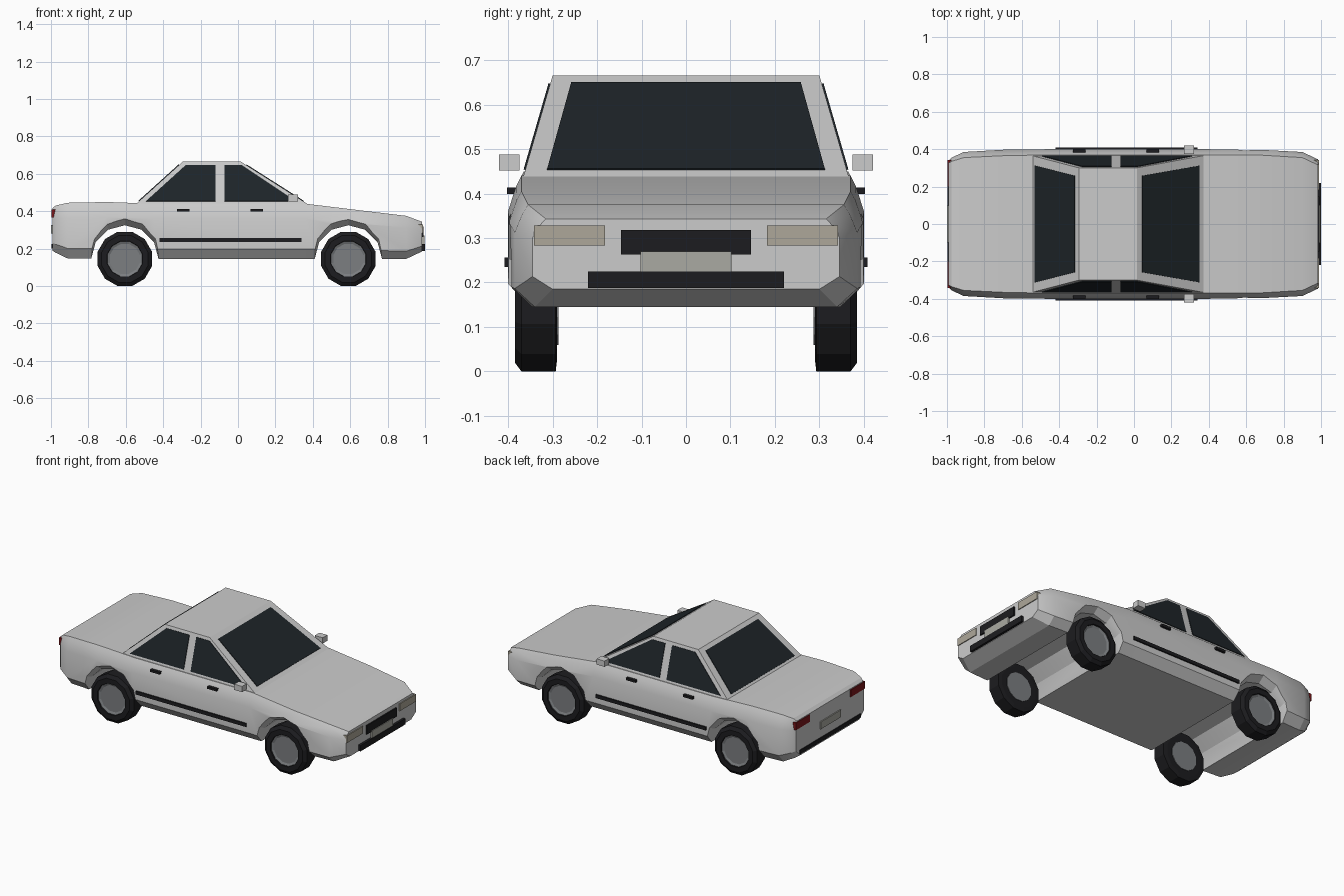
import bpy, bmesh, math
from mathutils import Vector

if "Cube" in bpy.data.objects:
    bpy.data.objects.remove(bpy.data.objects["Cube"])


def material(name, rgb):
    m = bpy.data.materials.new(name)
    m.diffuse_color = (*rgb, 1)
    m.use_nodes = True
    m.node_tree.nodes["Principled BSDF"].inputs["Base Color"].default_value = m.diffuse_color
    return m


GLASS = material("dark_glass", (0.013, 0.018, 0.022))
BLACK = material("black_trim", (0.012, 0.012, 0.014))
RED = material("red_lens", (0.2, 0.008, 0.01))
LAMP = material("lamp_lens", (0.42, 0.39, 0.32))
PLATE = material("plate_grey", (0.4, 0.4, 0.36))
RIM = material("rim_grey", (0.2, 0.21, 0.22))


def make(name, verts, faces, mat=None, smooth=False):
    me = bpy.data.meshes.new(name)
    me.from_pydata([tuple(v) for v in verts], [], faces)
    bm = bmesh.new()
    bm.from_mesh(me)
    bmesh.ops.recalc_face_normals(bm, faces=bm.faces)
    bm.to_mesh(me)
    bm.free()
    ob = bpy.data.objects.new(name, me)
    bpy.context.collection.objects.link(ob)
    if mat:
        me.materials.append(mat)
    if smooth:
        smooth_by_angle(ob)
    return ob


def smooth_by_angle(ob):
    bpy.ops.object.select_all(action='DESELECT')
    bpy.context.view_layer.objects.active = ob
    ob.select_set(True)
    bpy.ops.object.shade_smooth_by_angle(angle=math.radians(25))


def loft(name, rings, mat=None, smooth=False):
    """Skin closed rings of equal length and cap both ends."""
    n = len(rings[0])
    verts = [p for r in rings for p in r]
    faces = [(i * n + j, i * n + (j + 1) % n, (i + 1) * n + (j + 1) % n, (i + 1) * n + j)
             for i in range(len(rings) - 1) for j in range(n)]
    faces += [tuple(range(n)), tuple(range(len(verts) - n, len(verts)))]
    return make(name, verts, faces, mat, smooth)


def box(name, x, y, z, mat=None):
    ring = lambda h: [(x[0], y[0], h), (x[1], y[0], h), (x[1], y[1], h), (x[0], y[1], h)]
    return loft(name, [ring(z[0]), ring(z[1])], mat)


def panel(name, pts, mat, t=0.004):
    """Thin sheet lying on a sloped surface, half sunk into it."""
    pts = [Vector(p) for p in pts]
    n = (pts[1] - pts[0]).cross(pts[2] - pts[0]).normalized() * t
    return loft(name, [[p - n for p in pts], [p + n for p in pts]], mat)


# Lower body: sections along x (x, bottom, top, half width, half width at top)
stations = [(-0.993, 0.19, 0.415, 0.335, 0.325), (-0.975, 0.178, 0.43, 0.355, 0.335),
            (-0.91, 0.147, 0.445, 0.385, 0.355), (-0.70, 0.145, 0.449, 0.397, 0.365),
            (-0.45, 0.145, 0.44, 0.40, 0.37), (0.36, 0.145, 0.44, 0.40, 0.37),
            (0.65, 0.145, 0.405, 0.398, 0.37), (0.90, 0.145, 0.375, 0.385, 0.355),
            (0.985, 0.185, 0.343, 0.345, 0.315)]
rings = []
for x, zb, zt, w, wt in stations:
    h = zt - zb
    half = [(w - 0.045, zb), (w, zb + 0.18 * h), (w, zb + 0.73 * h),
            (wt + 0.4 * (w - wt), zb + 0.92 * h), (wt, zt)]
    rings.append([(x, y, z) for y, z in half] + [(x, -y, z) for y, z in reversed(half)])
body = loft("body", rings)

# Wheel arches: through tunnels with flared ends
WHEELS = (-0.605, 0.59)
for cx in WHEELS:
    arch = []
    for y, rx, rz in ((-0.43, 0.195, 0.24), (-0.355, 0.18, 0.18), (0.355, 0.18, 0.18), (0.43, 0.195, 0.24)):
        arch.append([(cx + rx * math.cos(math.tau * k / 12), y, 0.145 + rz * math.sin(math.tau * k / 12))
                     for k in range(12)])
    cutter = loft("arch_cutter", arch)
    cutter.hide_render = True
    mod = body.modifiers.new("arch", 'BOOLEAN')
    mod.operation, mod.solver, mod.object = 'DIFFERENCE', 'EXACT', cutter
    bpy.context.view_layer.objects.active = body
    bpy.ops.object.modifier_apply(modifier=mod.name)
    bpy.data.objects.remove(cutter)
smooth_by_angle(body)

# Cabin
Z0, Z1, Y0, Y1 = 0.43, 0.665, 0.368, 0.30


def side_y(z):
    return Y0 + (Y1 - Y0) * (z - Z0) / (Z1 - Z0)


def slope_x(z, low, high):
    return low + (high - low) * (z - Z0) / (Z1 - Z0)


FRONT, REAR = (0.385, 0.015), (-0.555, -0.295)
cabin = [[(REAR[i], -y, z), (FRONT[i], -y, z), (FRONT[i], y, z), (REAR[i], y, z)]
         for i, y, z in ((0, Y0, Z0), (1, Y1, Z1))]
loft("cabin", cabin)

# Windscreen and rear window
LO, HI = 0.453, 0.647
for name, (a, b) in (("windscreen", FRONT), ("rear_window", REAR)):
    xl, xh = slope_x(LO, a, b), slope_x(HI, a, b)
    panel(name, [(xl, -0.312, LO), (xl, 0.312, LO), (xh, 0.258, HI), (xh, -0.258, HI)], GLASS)

# Side windows, mouldings, handles, mirrors
side_glass = {"rear_door_window": [(-0.492, LO), (-0.12, LO), (-0.12, HI), (-0.278, HI)],
              "front_door_window": [(-0.072, LO), (0.31, LO), (0.018, HI), (-0.072, HI)]}
for s in (-1, 1):
    def span(a, b):
        return sorted((s * a, s * b))
    for name, pts in side_glass.items():
        panel(name, [(x, s * side_y(z), z) for x, z in pts], GLASS)
    box("side_moulding", (-0.42, 0.34), span(0.39, 0.408), (0.235, 0.256), BLACK)
    for x in (-0.325, 0.068):
        box("door_handle", (x, x + 0.065), span(0.37, 0.402), (0.399, 0.413), BLACK)
    box("door_mirror", (0.268, 0.322), span(0.374, 0.42), (0.452, 0.488))
    box("headlight", (0.95, 0.99), span(0.182, 0.342), (0.283, 0.328), LAMP)
    box("tail_light", (-0.997, -0.975), span(0.2, 0.342), (0.365, 0.41), RED)

# Front and rear trim
box("grille", (0.96, 0.993), (-0.146, 0.146), (0.263, 0.318), BLACK)
box("front_plate", (0.96, 0.997), (-0.102, 0.102), (0.225, 0.27), PLATE)
box("front_bumper_strip", (0.96, 1.0), (-0.22, 0.22), (0.188, 0.225), BLACK)
box("rear_plate", (-1.0, -0.97), (-0.1, 0.1), (0.28, 0.325), PLATE)
box("rear_bumper_strip", (-0.998, -0.97), (-0.3, 0.3), (0.2, 0.225), BLACK)


# Wheels: twelve-sided lathed tyres and rims
def lathe_y(name, cx, s, profile, mat):
    k = 1 / math.cos(math.pi / 12)
    rs = []
    for r, y in profile:
        rs.append([(cx + r * k * math.cos(math.tau * (j + 0.5) / 12), s * y,
                    0.145 + r * k * math.sin(math.tau * (j + 0.5) / 12)) for j in range(12)])
    return loft(name, rs, mat)


for cx in WHEELS:
    for s in (-1, 1):
        lathe_y("tyre", cx, s, [(0.12, 0.29), (0.145, 0.293), (0.145, 0.37), (0.125, 0.385),
                                (0.095, 0.385), (0.09, 0.368)], BLACK)
        lathe_y("wheel_rim", cx, s, [(0.093, 0.36), (0.093, 0.378), (0.08, 0.372)], RIM)
        lathe_y("inner_rim", cx, s, [(0.085, 0.3), (0.085, 0.287)], RIM)
